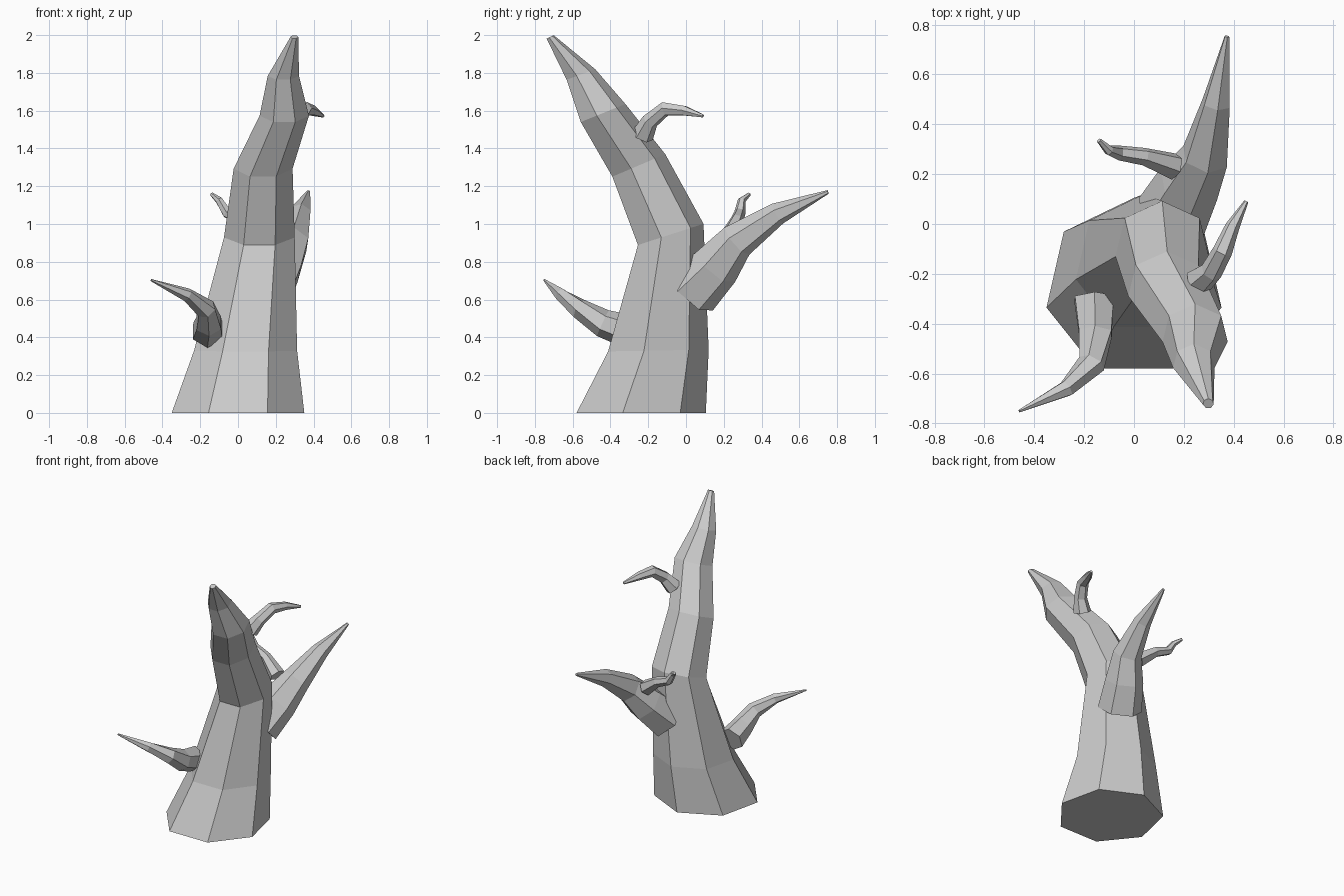
import bpy, bmesh, math
from mathutils import Vector, Matrix

if "Cube" in bpy.data.objects:
    bpy.data.objects.remove(bpy.data.objects["Cube"])


def limb(name, path, sides, tilts=None):
    """Faceted tapered tube; path holds (x, y, z, radius) for each ring."""
    bm = bmesh.new()
    pts = [Vector(p[:3]) for p in path]
    rings = []
    for i, p in enumerate(path):
        if tilts:
            rot = Matrix.Rotation(math.radians(tilts[i]), 3, 'X')
        else:
            a, b = pts[max(i - 1, 0)], pts[min(i + 1, len(pts) - 1)]
            rot = Vector((0, 0, 1)).rotation_difference(b - a).to_matrix()
        ring = []
        for k in range(sides):
            t = math.pi / 2 + 2 * math.pi * k / sides
            ring.append(bm.verts.new(pts[i] + rot @ Vector((math.cos(t), math.sin(t), 0)) * p[3]))
        rings.append(ring)
    for r, s in zip(rings, rings[1:]):
        for k in range(sides):
            n = (k + 1) % sides
            bm.faces.new((r[k], r[n], s[n], s[k]))
    bm.faces.new(rings[0][::-1])
    bm.faces.new(rings[-1])
    bmesh.ops.recalc_face_normals(bm, faces=bm.faces)
    me = bpy.data.meshes.new(name)
    bm.to_mesh(me)
    bm.free()
    ob = bpy.data.objects.new(name, me)
    bpy.context.collection.objects.link(ob)
    return ob


# Seven-sided trunk, leaning forward toward a broken point
limb("trunk", [
    (0, -.255, 0, .36), (.04, -.16, .33, .28), (.113, -.09, .942, .192),
    (.133, -.257, 1.307, .16), (.245, -.445, 1.585, .134),
    (.24, -.56, 1.79, .085), (.298, -.72, 1.99, .022)],
    7, [0, 1, 18, 23, 22, 20, 25])

# Large back branch
limb("back_branch", [
    (.15, .03, .64, .15), (.22, .16, .775, .13), (.285, .27, .91, .098),
    (.33, .485, 1.055, .06), (.373, .752, 1.17, .01)], 6)

# Small twig growing from the back branch
limb("back_twig", [
    (.16, .23, .93, .055), (.04, .27, 1.02, .036), (-.06, .285, 1.06, .03),
    (-.1, .295, 1.125, .021), (-.14, .335, 1.158, .01)], 6)

# Hooked twig high on the trunk
limb("upper_twig", [
    (.26, -.23, 1.47, .06), (.31, -.19, 1.545, .045), (.355, -.11, 1.61, .04),
    (.395, -.01, 1.6, .029), (.45, .09, 1.572, .009)], 6)

# Curved low front branch
limb("front_branch", [
    (-.16, -.30, .43, .09), (-.155, -.44, .475, .075), (-.17, -.56, .55, .056),
    (-.27, -.66, .625, .036), (-.46, -.75, .703, .006)], 6)
